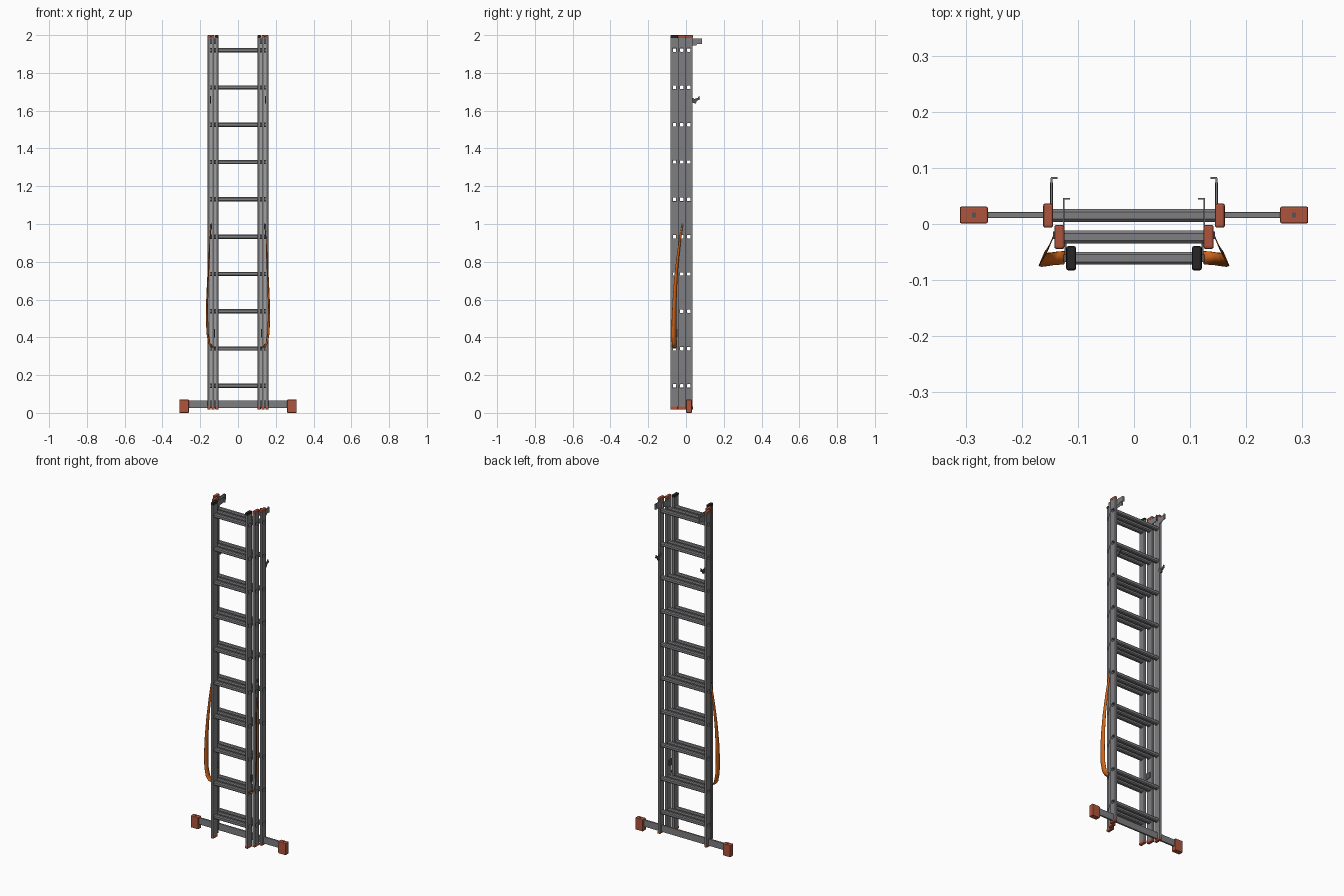
import bpy, bmesh
from mathutils import Matrix, Vector

if "Cube" in bpy.data.objects:
    bpy.data.objects.remove(bpy.data.objects["Cube"])


def material(name, rgb):
    m = bpy.data.materials.new(name)
    m.diffuse_color = (*rgb, 1)
    m.use_nodes = True
    m.node_tree.nodes["Principled BSDF"].inputs["Base Color"].default_value = m.diffuse_color
    return m


METAL = material("grey metal", (0.21, 0.21, 0.22))
DARK = material("dark steel", (0.09, 0.09, 0.095))
RED = material("red brown plastic", (0.42, 0.09, 0.045))
BLACK = material("black plastic", (0.02, 0.018, 0.018))
ORANGE = material("orange webbing", (0.65, 0.13, 0.01))


def add(name, bm, mat):
    bmesh.ops.recalc_face_normals(bm, faces=bm.faces)
    me = bpy.data.meshes.new(name)
    bm.to_mesh(me)
    bm.free()
    me.materials.append(mat)
    ob = bpy.data.objects.new(name, me)
    bpy.context.collection.objects.link(ob)
    return ob


def box(name, centre, size, mat, bevel=0.0):
    bm = bmesh.new()
    bmesh.ops.create_cube(bm, size=1, matrix=Matrix.Translation(centre) @ Matrix.Diagonal((*size, 1)))
    if bevel:
        bmesh.ops.bevel(bm, geom=bm.edges[:], offset=bevel, segments=2, profile=0.5, affect='EDGES')
    return add(name, bm, mat)


def rect(y, z, w, h, c=0.0):
    """Outline in the y-z plane, with cut corners when c > 0."""
    a, b = w / 2, h / 2
    if not c:
        return [(y - a, z - b), (y + a, z - b), (y + a, z + b), (y - a, z + b)]
    return [(y - a + c, z - b), (y + a - c, z - b), (y + a, z - b + c), (y + a, z + b - c),
            (y + a - c, z + b), (y - a + c, z + b), (y - a, z + b - c), (y - a, z - b + c)]


def plate(name, outlines, x, thick, mat, bevel=0.0):
    """Side profile, later outlines are holes, extruded along x."""
    cu = bpy.data.curves.new(name, 'CURVE')
    cu.dimensions, cu.fill_mode = '2D', 'BOTH'
    cu.extrude = thick / 2 - bevel
    cu.bevel_depth, cu.offset, cu.bevel_resolution = bevel, -bevel, 1
    for pts in outlines:
        s = cu.splines.new('POLY')
        s.points.add(len(pts) - 1)
        for p, (u, v) in zip(s.points, pts):
            p.co = (u, v, 0, 1)
        s.use_cyclic_u = True
    tmp = bpy.data.objects.new(name + "_tmp", cu)
    bpy.context.collection.objects.link(tmp)
    dg = bpy.context.evaluated_depsgraph_get()
    me = bpy.data.meshes.new_from_object(tmp.evaluated_get(dg), depsgraph=dg)
    bpy.data.objects.remove(tmp)
    bm = bmesh.new()
    bm.from_mesh(me)
    bpy.data.meshes.remove(me)
    bmesh.ops.remove_doubles(bm, verts=bm.verts, dist=1e-5)
    for f in bm.faces:
        f.smooth = False
        f.material_index = 0
    # local x -> y, local y -> z, local z -> x
    bm.transform(Matrix(((0, 0, 1, x), (1, 0, 0, 0), (0, 1, 0, 0), (0, 0, 0, 1))))
    return add(name, bm, mat)


RUNG_Z = [0.143 + 0.1975 * i for i in range(10)]
SECTIONS = [("back", 0.015, 0.153, RED), ("middle", -0.023, 0.133, RED), ("front", -0.061, 0.112, BLACK)]

# Three nested ladder sections
for label, y, x, cap in SECTIONS:
    for side, s in (("left", -1), ("right", 1)):
        outline = [rect(y, 1.004, 0.041, 1.968)] + [rect(y, z, 0.019, 0.019) for z in RUNG_Z]
        plate(f"{label}_stile_{side}", outline, s * x, 0.015, METAL, 0.002)
        box(f"{label}_top_cap_{side}", (s * x, y, 1.992), (0.018, 0.043, 0.016), cap, 0.004)
        box(f"{label}_bottom_cap_{side}", (s * x, y, 0.026), (0.017, 0.043, 0.016), RED, 0.003)
    # hollow rungs, open at both ends
    for i, z in enumerate(RUNG_Z):
        plate(f"{label}_rung_{i + 1}", [rect(y, z, 0.023, 0.023, 0.005), rect(y, z, 0.018, 0.018, 0.002)],
              0, 2 * x + 0.012, METAL)

# Stabiliser bar with feet
box("stabiliser_bar", (0, 0.016, 0.046), (0.56, 0.011, 0.04), METAL, 0.002)
for side, s in (("left", -1), ("right", 1)):
    box(f"stabiliser_foot_{side}", (s * 0.2855, 0.016, 0.035), (0.05, 0.03, 0.07), RED, 0.003)
    box(f"foot_bolt_{side}", (s * 0.2855, 0.016, 0.07), (0.007, 0.009, 0.004), DARK)

STRAP = [(0.142, -0.018, 1.0), (0.147, -0.03, 0.93), (0.153, -0.044, 0.82), (0.159, -0.054, 0.71),
         (0.163, -0.06, 0.6), (0.164, -0.063, 0.5), (0.161, -0.064, 0.42), (0.152, -0.063, 0.37),
         (0.138, -0.061, 0.35), (0.12, -0.06, 0.345)]

for side, s in (("left", -1), ("right", 1)):
    # guide hooks at the top, with inward lips
    plate(f"top_hook_{side}", [[(0.025, 1.945), (0.055, 1.945), (0.058, 1.952), (0.082, 1.952),
                                (0.082, 1.982), (0.025, 1.982)]], s * 0.147, 0.003, METAL)
    box(f"top_hook_lip_{side}", (s * 0.142, 0.082, 1.967), (0.011, 0.003, 0.03), METAL)
    plate(f"middle_hook_{side}", [[(-0.02, 1.945), (0.046, 1.952), (0.046, 1.982), (-0.02, 1.982)]],
          s * 0.125, 0.003, METAL)
    box(f"middle_hook_lip_{side}", (s * 0.12, 0.045, 1.967), (0.011, 0.003, 0.03), METAL)
    # locking claw lower on the back section
    plate(f"locking_claw_{side}", [[(0.025, 1.675), (0.025, 1.655), (0.04, 1.64), (0.053, 1.638),
                                    (0.056, 1.652), (0.074, 1.66), (0.07, 1.678), (0.062, 1.668),
                                    (0.045, 1.662)]], s * 0.147, 0.006, DARK)
    # small guide brackets inside the lower part
    plate(f"lower_bracket_{side}", [[(-0.055, 0.40), (-0.012, 0.41), (-0.012, 0.44), (-0.055, 0.445)]],
          s * 0.122, 0.003, DARK)
    # strap anchors and hanging webbing strap
    box(f"strap_anchor_top_{side}", (s * 0.141, -0.02, 0.995), (0.006, 0.014, 0.014), DARK)
    box(f"strap_anchor_bottom_{side}", (s * 0.122, -0.061, 0.345), (0.008, 0.014, 0.01), DARK)
    bm = bmesh.new()
    rows = []
    for i, p in enumerate(STRAP):
        k = min(1, 0.25 + i * 0.15)
        w = Vector((0.005 * k, -0.012 * k, 0))
        rows.append([bm.verts.new(((p[0] + d * w.x) * s, p[1] + d * w.y, p[2])) for d in (-1, 1)])
    for a, b in zip(rows, rows[1:]):
        bm.faces.new((a[0], a[1], b[1], b[0])).smooth = True
    strap = add(f"strap_{side}", bm, ORANGE)
    m = strap.modifiers.new("thickness", 'SOLIDIFY')
    m.thickness, m.offset = 0.002, 0
